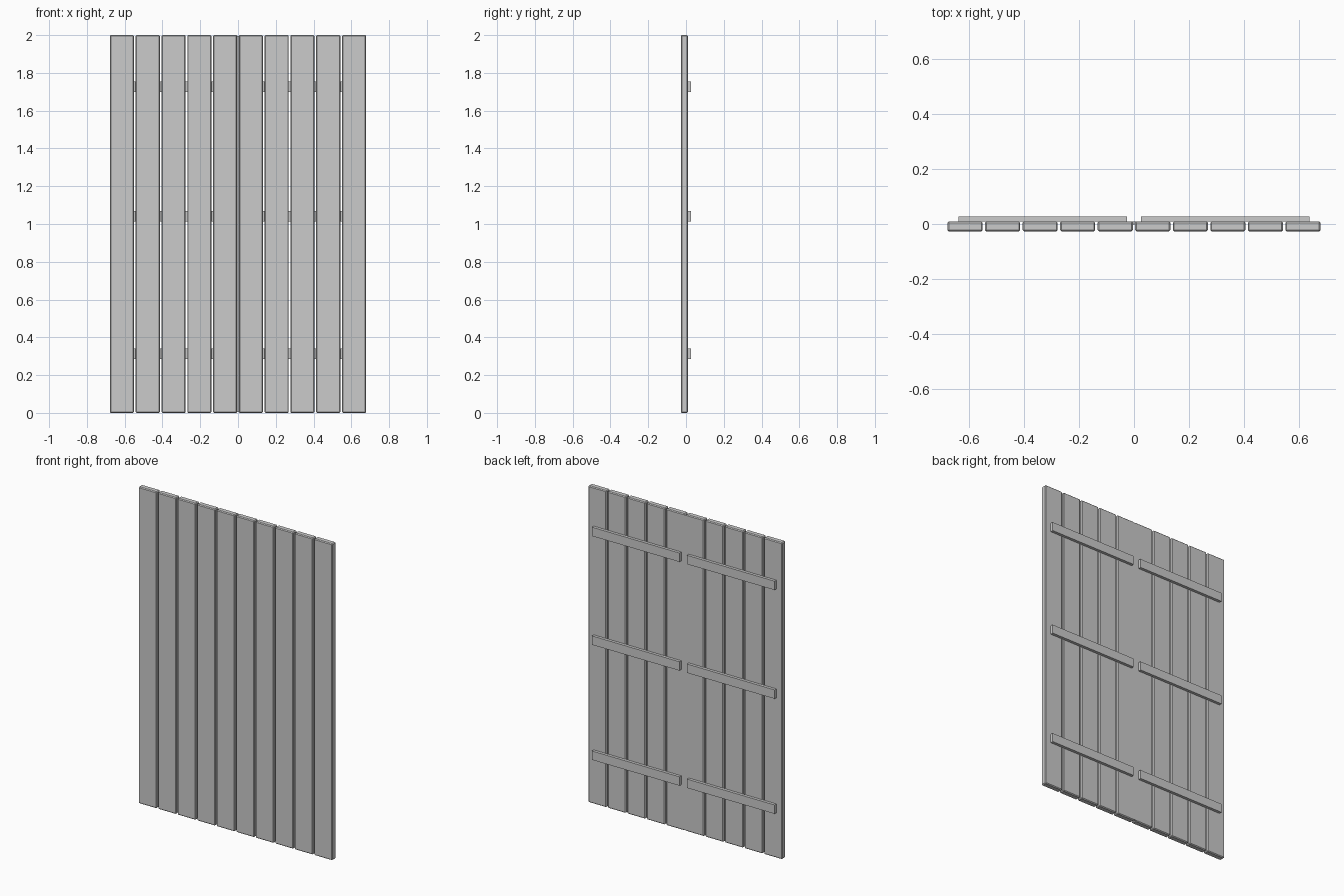
import bpy

if "Cube" in bpy.data.objects:
    bpy.data.objects.remove(bpy.data.objects["Cube"])

PITCH, WIDTH, HEIGHT = 0.1365, 0.1275, 2.0
FRONT, MID, BACK = -0.0275, 0.0095, 0.0275


def box(name, x0, x1, y0, y1, z0, z1, bevel=0.0):
    bpy.ops.mesh.primitive_cube_add(
        size=1, location=((x0 + x1) / 2, (y0 + y1) / 2, (z0 + z1) / 2))
    ob = bpy.context.object
    ob.name = name
    ob.scale = (x1 - x0, y1 - y0, z1 - z0)
    bpy.ops.object.transform_apply(location=False, rotation=False, scale=True)
    if bevel:
        mod = ob.modifiers.new("chamfer", "BEVEL")
        mod.width = bevel
        mod.segments = 1
    return ob


# Ten vertical planks with chamfered edges
for i in range(10):
    cx = (i - 4.5) * PITCH
    box(f"plank_{i + 1}", cx - WIDTH / 2, cx + WIDTH / 2,
        FRONT, MID, 0, HEIGHT, 0.005)

# Strip closing the centre gap, flush with the back of the planks
box("centre_strip", -0.012, 0.012, MID - 0.012, MID, 0.005, HEIGHT - 0.005)

# Three battens on the back of each door leaf
for level, z in (("lower", 0.313), ("middle", 1.04), ("upper", 1.727)):
    for side, s in (("left", -1), ("right", 1)):
        a, b = sorted((s * 0.026, s * 0.639))
        box(f"{level}_{side}_batten", a, b, MID - 0.001, BACK,
            z - 0.028, z + 0.028)
